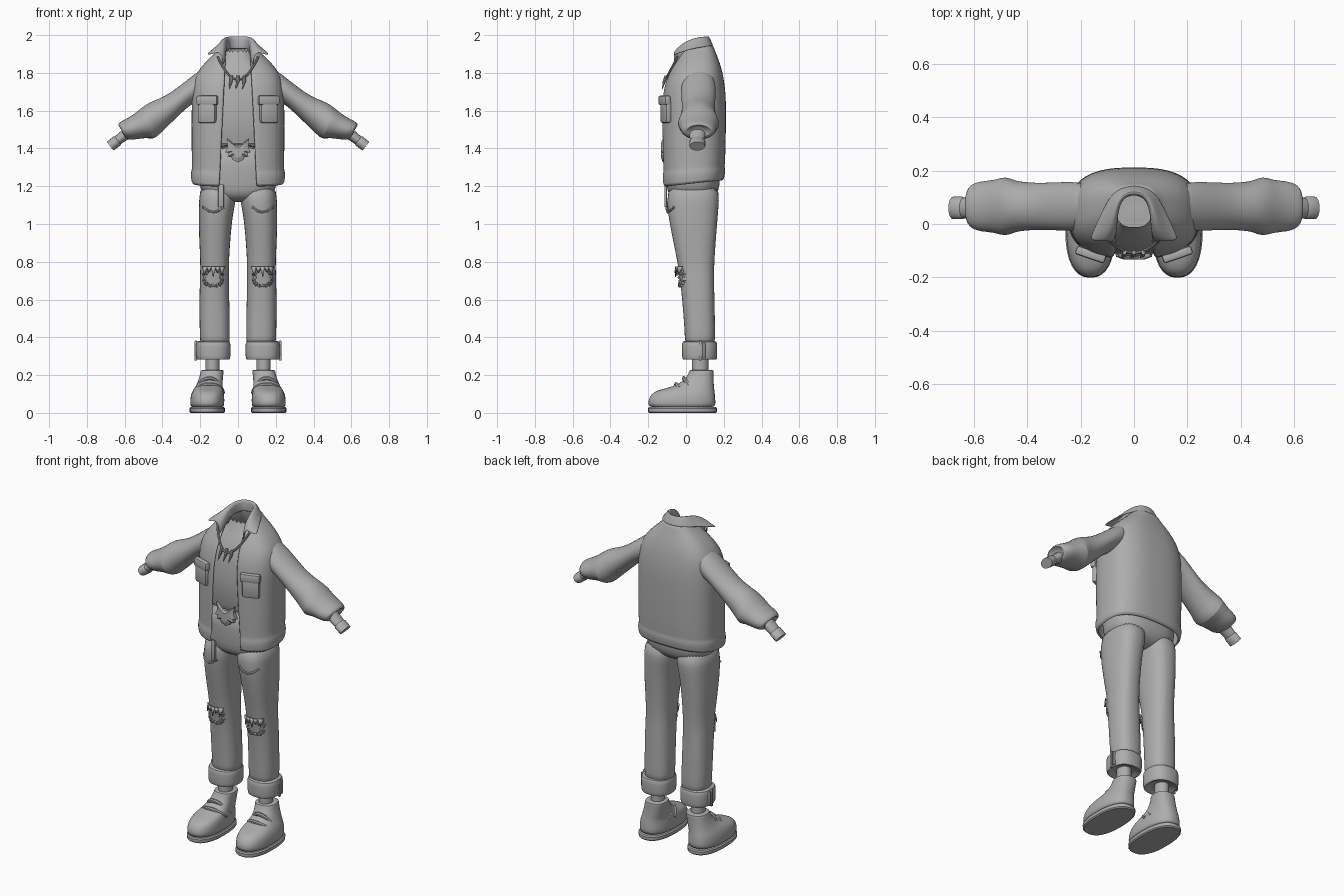
import bpy, bmesh, math
from mathutils import Vector

if "Cube" in bpy.data.objects:
    bpy.data.objects.remove(bpy.data.objects["Cube"])

MAT = bpy.data.materials.new("plain_grey")
MAT.diffuse_color = (0.42, 0.42, 0.42, 1)
MAT.use_nodes = True
MAT.node_tree.nodes["Principled BSDF"].inputs["Base Color"].default_value = MAT.diffuse_color


def finish(name, bm, mirror=False, solid=0, sub=0, angle=40):
    """Turn a bmesh into a smooth-by-angle object with optional modifiers."""
    bmesh.ops.recalc_face_normals(bm, faces=bm.faces)
    me = bpy.data.meshes.new(name)
    bm.to_mesh(me)
    bm.free()
    for p in me.polygons:
        p.use_smooth = True
    me.set_sharp_from_angle(angle=math.radians(angle))
    me.materials.append(MAT)
    ob = bpy.data.objects.new(name, me)
    bpy.context.collection.objects.link(ob)
    if solid:
        m = ob.modifiers.new("thickness", "SOLIDIFY")
        m.thickness, m.offset = solid, 0
    if sub:
        ob.modifiers.new("smooth", "SUBSURF").levels = sub
        ob.modifiers["smooth"].render_levels = sub
    if mirror:
        ob.modifiers.new("mirror", "MIRROR").use_mirror_merge = False
    return ob


def skin(name, rings, closed=True, caps=(True, True), **kw):
    """Bridge a list of equal-length point rings."""
    bm = bmesh.new()
    rows = [[bm.verts.new(p) for p in r] for r in rings]
    n = len(rows[0])
    for a, b in zip(rows, rows[1:]):
        for i in range(n if closed else n - 1):
            j = (i + 1) % n
            bm.faces.new((a[i], a[j], b[j], b[i]))
    if closed and caps[0]:
        bm.faces.new(rows[0])
    if closed and caps[1]:
        bm.faces.new(rows[-1])
    return finish(name, bm, **kw)


def spow(v, e):
    return math.copysign(abs(v) ** e, v)


def oval(z, cx, hw, yf, yb, n=2.4, seg=32, gap=0):
    """Horizontal superellipse starting at the front; gap leaves it open there."""
    e, cy, ry = 2 / n, (yf + yb) / 2, (yb - yf) / 2
    a0 = math.asin((gap / hw) ** (1 / e)) if gap else 0
    pts = []
    for i in range(seg):
        a = a0 + (2 * math.pi - 2 * a0) * i / ((seg - 1) if gap else seg)
        pts.append(Vector((cx + hw * spow(math.sin(a), e), cy - ry * spow(math.cos(a), e), z)))
    return pts


def tube(name, pts, r, mirror=False):
    """Round cord following points."""
    rings = []
    for i, p in enumerate(pts):
        t = (pts[min(i + 1, len(pts) - 1)] - pts[max(i - 1, 0)]).normalized()
        u = t.cross(Vector((0.1, 0.9, 0.3))).normalized()
        v = t.cross(u)
        rings.append([p + r * (u * math.cos(a * math.pi / 4) + v * math.sin(a * math.pi / 4)) for a in range(8)])
    return skin(name, rings, mirror=mirror)


def box(name, loc, size, rot=0, bevel=0.01, mirror=False):
    """Bevelled block turned about z."""
    bm = bmesh.new()
    bmesh.ops.create_cube(bm, size=1)
    for v in bm.verts:
        v.co = Vector((v.co.x * size[0], v.co.y * size[1], v.co.z * size[2]))
    bmesh.ops.bevel(bm, geom=bm.edges[:], offset=bevel, segments=2, affect='EDGES', profile=0.5)
    c, s = math.cos(rot), math.sin(rot)
    for v in bm.verts:
        x, y, z = v.co
        v.co = Vector((loc[0] + x * c - y * s, loc[1] + x * s + y * c, loc[2] + z))
    return finish(name, bm, mirror=mirror)


# Jacket body, open at the front: z, half width, front y, back y, half opening
rings = []
for z, hw, yf, yb, g in [
        (1.20, .232, -.112, .185, .096), (1.205, .243, -.124, .198, .097), (1.26, .245, -.126, .203, .094),
        (1.275, .238, -.119, .197, .093), (1.30, .239, -.121, .201, .092), (1.45, .24, -.124, .205, .085),
        (1.60, .24, -.125, .206, .078), (1.68, .238, -.122, .205, .074), (1.75, .232, -.107, .197, .07),
        (1.80, .212, -.085, .188, .068), (1.85, .172, -.055, .174, .066), (1.89, .13, -.03, .158, .065),
        (1.92, .095, -.01, .146, .062), (1.945, .08, 0, .138, .06)]:
    r = oval(z, 0, hw, yf, yb, 2.7, 44, g)
    for p in r:
        p.z += .035 * (p.y + .12) / .32 * max(0, 1 - (z - 1.2) / .25)
    rings.append(r)
skin("jacket_body", rings, closed=False, solid=.012, sub=1)

# Sleeves: upper edge x z, lower edge x z, half depth
rings = []
for ux, uz, lx, lz, ry in [
        (.11, 1.87, .15, 1.64, .07), (.19, 1.825, .215, 1.65, .092), (.27, 1.762, .255, 1.63, .092),
        (.36, 1.692, .325, 1.562, .088), (.42, 1.662, .375, 1.515, .09), (.475, 1.643, .42, 1.47, .096),
        (.515, 1.612, .448, 1.447, .115), (.55, 1.582, .485, 1.458, .098), (.60, 1.552, .55, 1.445, .096),
        (.63, 1.538, .588, 1.447, .082), (.638, 1.522, .60, 1.455, .062), (.615, 1.52, .59, 1.47, .04)]:
    u, l = Vector((ux, .066, uz)), Vector((lx, .066, lz))
    rings.append([(u + l) / 2 + (u - l) / 2 * math.cos(a) + Vector((0, ry * math.sin(a), 0))
                  for a in [2 * math.pi * i / 24 for i in range(24)]])
skin("sleeve", rings, mirror=True, sub=1)

# Wrists with a flared band
rings = []
d, q = Vector((.79, 0, -.61)), Vector((.61, 0, .79))
for t, rq, ry in [(0, .03, .045), (.075, .026, .038), (.08, .03, .042), (.125, .029, .042)]:
    c = Vector((.578, .06, 1.488)) + d * t
    rings.append([c + q * rq * math.cos(a) + Vector((0, ry * math.sin(a), 0))
                  for a in [2 * math.pi * i / 16 for i in range(16)]])
skin("wrist", rings, mirror=True)

# Folded collar: inner fold edge and outer flap edge, mirrored about the back
half = [((.0, .115, 1.985), (.0, .148, 1.942)), ((.045, .10, 1.985), (.07, .128, 1.94)),
        ((.062, .05, 1.98), (.103, .08, 1.935)), ((.066, 0, 1.96), (.135, .015, 1.922)),
        ((.07, -.04, 1.925), (.158, -.035, 1.905)), ((.082, -.066, 1.885), (.166, -.062, 1.896))]
full = [[Vector((-x, y, z)) for x, y, z in s] for s in half[:0:-1]] + [[Vector(p) for p in s] for s in half]
rings = [[i - Vector((0, 0, .06)), i, i * .72 + o * .28 + Vector((0, 0, .022)), i * .4 + o * .6 + Vector((0, 0, .008)), o]
         for i, o in full]
skin("collar", rings, closed=False, solid=.009, sub=2)

# Shirt with a torn neckline
rings = [oval(z, 0, hw, yf, yb, 2.6, 40) for z, hw, yf, yb in [
    (1.42, .218, -.108, .18), (1.43, .22, -.113, .182), (1.6, .22, -.112, .182), (1.7, .215, -.104, .18),
    (1.76, .195, -.09, .17), (1.81, .16, -.068, .16), (1.85, .11, -.045, .145), (1.88, .078, -.028, .13),
    (1.91, .066, -.012, .122)]]
for i, p in enumerate(rings[-1]):
    p.z += .014 * (i % 2) + .015 * (p.y > .05)
skin("shirt", rings, caps=(True, False))

# Trousers: hips and legs
skin("hips", [oval(z, 0, hw, yf, yb, 2.6) for z, hw, yf, yb in [
    (1.115, .05, -.02, .09), (1.13, .12, -.07, .13), (1.16, .185, -.095, .165), (1.2, .207, -.103, .18),
    (1.3, .212, -.107, .182), (1.43, .212, -.107, .18)]], sub=1)
LEG = [(1.22, .006, .20, -.095, .175), (1.12, .012, .207, -.1, .175), (1.06, .025, .207, -.096, .17),
       (1.0, .033, .208, -.086, .165), (.9, .042, .205, -.066, .157), (.8, .048, .199, -.046, .15),
       (.72, .048, .201, -.034, .148), (.64, .047, .204, -.024, .15), (.5, .044, .204, -.012, .153),
       (.4, .043, .202, -.006, .155), (.34, .045, .2, -.004, .152)]
skin("trouser_leg", [oval(z, (a + b) / 2, (b - a) / 2, f, k, 2.4) for z, a, b, f, k in LEG], mirror=True, sub=1)
skin("trouser_cuff", [oval(z, .131, hw, .072 - hw - .002, .072 + hw + .002, 2.4) for z, hw in [
    (.30, .06), (.283, .075), (.28, .088), (.295, .091), (.36, .093), (.378, .088), (.382, .076)]], mirror=True, sub=1)
for i, y in enumerate((.075, .095)):
    box("cuff_tab", (.224, y, .33), (.014, .014, .105 - .02 * i), bevel=.004, mirror=True)


def leg_front(x, z):
    """Front surface of the leg."""
    for (z1, *A), (z0, *B) in zip(LEG, LEG[1:]):
        if z0 <= z <= z1:
            t = (z - z0) / (z1 - z0)
            a, b, f, k = [B[i] + (A[i] - B[i]) * t for i in range(4)]
            u = min(.98, abs((x - (a + b) / 2) / ((b - a) / 2)))
            return (f + k) / 2 - (k - f) / 2 * (1 - u ** 2.4) ** (1 / 2.4)
    return 0


# Torn knees: ragged raised rim around a shallow rounded patch
rings = []
for s, jag, lift in [(1.0, .1, -.004), (.97, .12, .012), (.8, .28, .014), (.74, .0, -.004)]:
    r = []
    for i in range(32):
        a = 2 * math.pi * i / 32
        k = s + (jag if i % 2 else -jag) * (1 if math.sin(a) > 0 else .55)
        x, z = .131 + .056 * spow(math.cos(a), .7) * k, .718 + .052 * spow(math.sin(a), .7) * k
        r.append(Vector((x, leg_front(x, z) - lift, z)))
    rings.append(r)
skin("torn_knee_rim", rings, caps=(False, False), mirror=True, angle=30)
for i in range(5):
    x, w = .083 + .023 * i, .013
    drop = (.05, .035, .055, .03, .045)[i]
    pts = [Vector((x + dx, leg_front(x + dx, .775 - dz) - o, .775 - dz))
           for dx, dz, o in [(-w, 0, .012), (w, 0, .012), (.003, drop, .022)]]
    bm = bmesh.new()
    bm.faces.new([bm.verts.new(p) for p in pts])
    finish("knee_fringe", bm, mirror=True, solid=.006)

# Slanted trouser pockets
tube("trouser_pocket_edge", [Vector((x, leg_front(x, z) - .001, z)) for x, z in
     [(.075, 1.09), (.1, 1.07), (.13, 1.062), (.16, 1.07), (.185, 1.09)]], .007, True)

# Chest pockets with flaps
box("chest_pocket", (.163, -.107, 1.597), (.1, .034, .125), .33, .013, True)
box("pocket_flap", (.162, -.114, 1.655), (.116, .034, .05), .33, .01, True)

# Ankles and boots: z, centre x, half width, front y, back y
skin("ankle", [oval(z, .135, .038, .032, .118, 2) for z in (.19, .3)], mirror=True)
skin("boot", [oval(z, cx, hw, yf, yb, 2.4) for z, cx, hw, yf, yb in [
    (.02, .163, .088, -.197, .155), (.05, .163, .091, -.202, .157), (.085, .162, .09, -.195, .155),
    (.11, .16, .084, -.172, .152), (.125, .157, .078, -.13, .15), (.14, .153, .072, -.07, .148),
    (.16, .148, .067, -.028, .147), (.185, .143, .063, 0, .146), (.21, .138, .061, .014, .146),
    (.226, .136, .061, .018, .147), (.228, .136, .05, .03, .135)]], mirror=True, sub=1)
skin("boot_sole", [oval(z, .163, hw, -.107 - hw, .07 + hw, 2.4) for z, hw in [
    (0, .087), (.006, .093), (.024, .094), (.03, .088)]], mirror=True)
for y, top, w in ((-.052, .152, .072), (-.012, .184, .066)):
    tube("boot_strap", [Vector((.152 + w * math.cos(a), y + .055 * (1 - math.sin(a)), .105 + (top - .105) * math.sin(a)))
                        for a in [math.pi * i / 12 for i in range(13)]], .011, True)

# Animal-head buckle
outline = [(0, 1.415), (.02, 1.422), (.06, 1.455), (.054, 1.41), (.068, 1.38), (.05, 1.378), (.055, 1.356),
           (.035, 1.357), (.028, 1.34), (0, 1.325)]
outline += [(-x, z) for x, z in outline[-2:0:-1]]
rings = [[Vector((x * s, y, 1.39 + (z - 1.39) * s)) for x, z in outline] for y, s in
         [(-.1, 1), (-.122, 1), (-.132, .6)]]
skin("buckle", rings, angle=20)
tube("shirt_hem", [Vector((x, -.113 + .9 * x * x, 1.428)) for x in [-.09 + .02 * i for i in range(10)]], .005)

# Hanging belt end
box("belt_end", (-.09, -.107, 1.15), (.03, .012, .12), -.1, .004)
box("belt_tip", (-.098, -.102, 1.095), (.012, .01, .05), -.1, .003)

# Necklace with three fangs
tube("necklace", [Vector((x, -.108 + 5.5 * x * x, 1.765 + 10.5 * x * x)) for x in [-.108 + .012 * i for i in range(19)]], .006)
for x in (-.035, 0, .035):
    rings = [[Vector((x + dx + r * math.cos(a), y + r * math.sin(a), z)) for a in [math.pi * i / 4 for i in range(8)]]
             for dx, y, z, r in [(0, -.106, 1.785, .008), (-.002, -.115, 1.755, .009), (-.012, -.126, 1.712, .001)]]
    skin("fang", rings)
